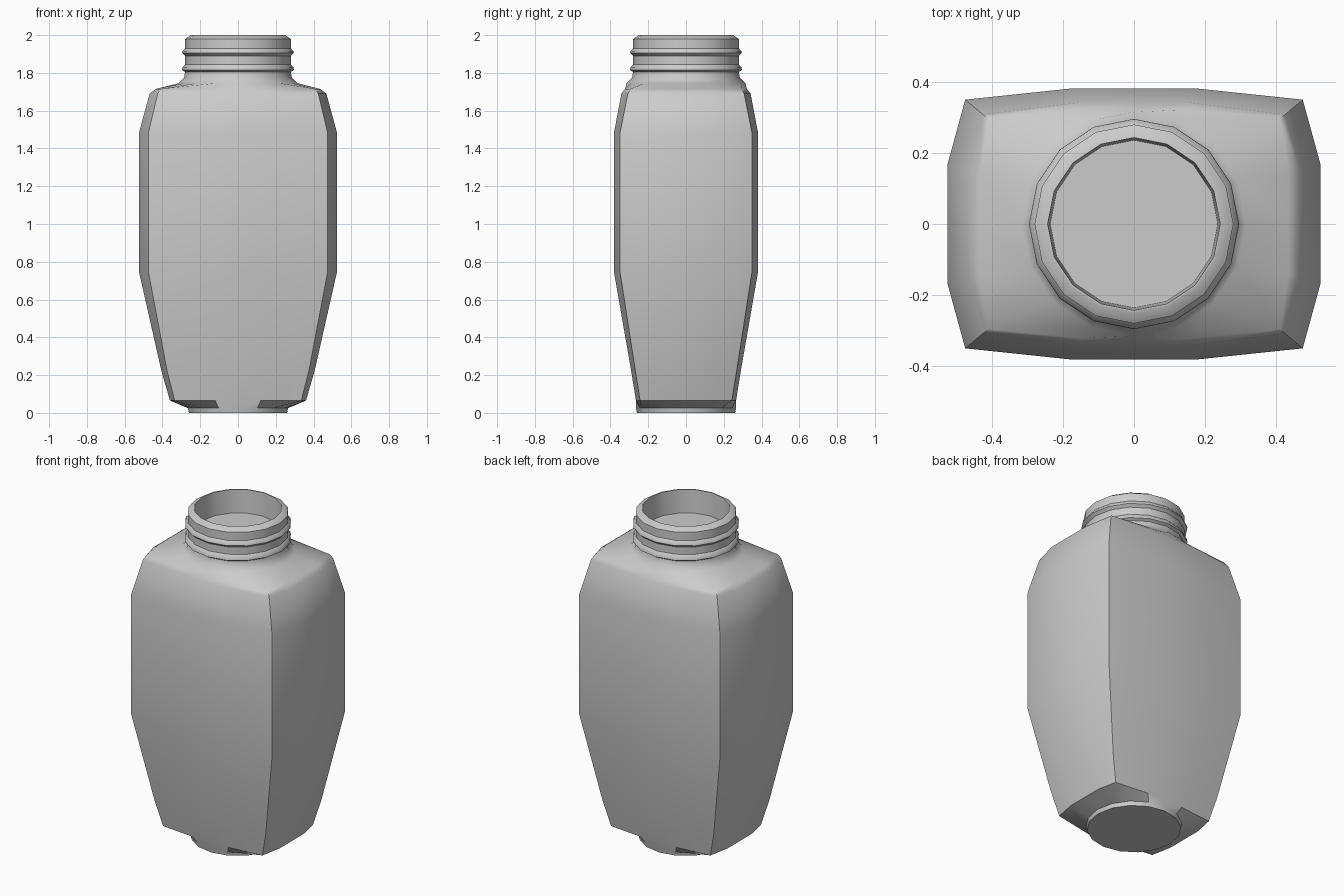
import bpy, bmesh
from math import cos, sin, pi, radians

if "Cube" in bpy.data.objects:
    bpy.data.objects.remove(bpy.data.objects["Cube"])

N = 16


def circle(r, z):
    return [(r * cos(2 * pi * i / N), r * sin(2 * pi * i / N), z) for i in range(N)]


def bowed_rect(mx, my, cx, cy, z):
    # one quadrant of a rectangle with bowed sides, repeated around
    qx, qy = cx * 0.36, cy * 0.48
    a = [(mx, 0), (mx, qy), (cx, cy), (qx, my), (0, my)]
    half = a + [(-x, y) for x, y in a[-2::-1]]
    pts = half + [(x, -y) for x, y in half[-2:0:-1]]
    return [(x, y, z) for x, y in pts]


def loft(name, rings):
    bm = bmesh.new()
    loops = [[bm.verts.new(p) for p in ring] for ring in rings]
    for a, b in zip(loops, loops[1:]):
        for i in range(N):
            j = (i + 1) % N
            bm.faces.new((a[i], a[j], b[j], b[i]))
    bm.faces.new(loops[0][::-1])
    bm.faces.new(loops[-1])
    me = bpy.data.meshes.new(name)
    bm.to_mesh(me)
    bm.free()
    ob = bpy.data.objects.new(name, me)
    bpy.context.collection.objects.link(ob)
    bpy.ops.object.select_all(action='DESELECT')
    ob.select_set(True)
    bpy.context.view_layer.objects.active = ob
    bpy.ops.object.shade_smooth_by_angle(angle=radians(40))
    return ob


# round foot
rings = [circle(0.26, 0), circle(0.265, 0.025)]

# body and shoulder: mid x, mid y, corner x, corner y, height
rings += [bowed_rect(*s) for s in (
    (0.36, 0.265, 0.335, 0.243, 0.065),
    (0.405, 0.29, 0.375, 0.268, 0.22),
    (0.525, 0.382, 0.475, 0.35, 0.75),
    (0.525, 0.382, 0.475, 0.35, 1.48),
    (0.468, 0.342, 0.425, 0.308, 1.69),
    (0.435, 0.322, 0.41, 0.295, 1.715),
)]

# flared collar, two thread ribs, rim and recessed opening: radius, height
rings += [circle(r, z) for r, z in (
    (0.315, 1.745), (0.285, 1.775), (0.28, 1.805),
    (0.296, 1.815), (0.294, 1.83), (0.28, 1.845),
    (0.28, 1.89), (0.296, 1.905), (0.294, 1.915), (0.28, 1.93),
    (0.28, 1.98), (0.25, 2.0), (0.243, 2.0), (0.236, 1.86),
)]
loft("bottle", rings)
